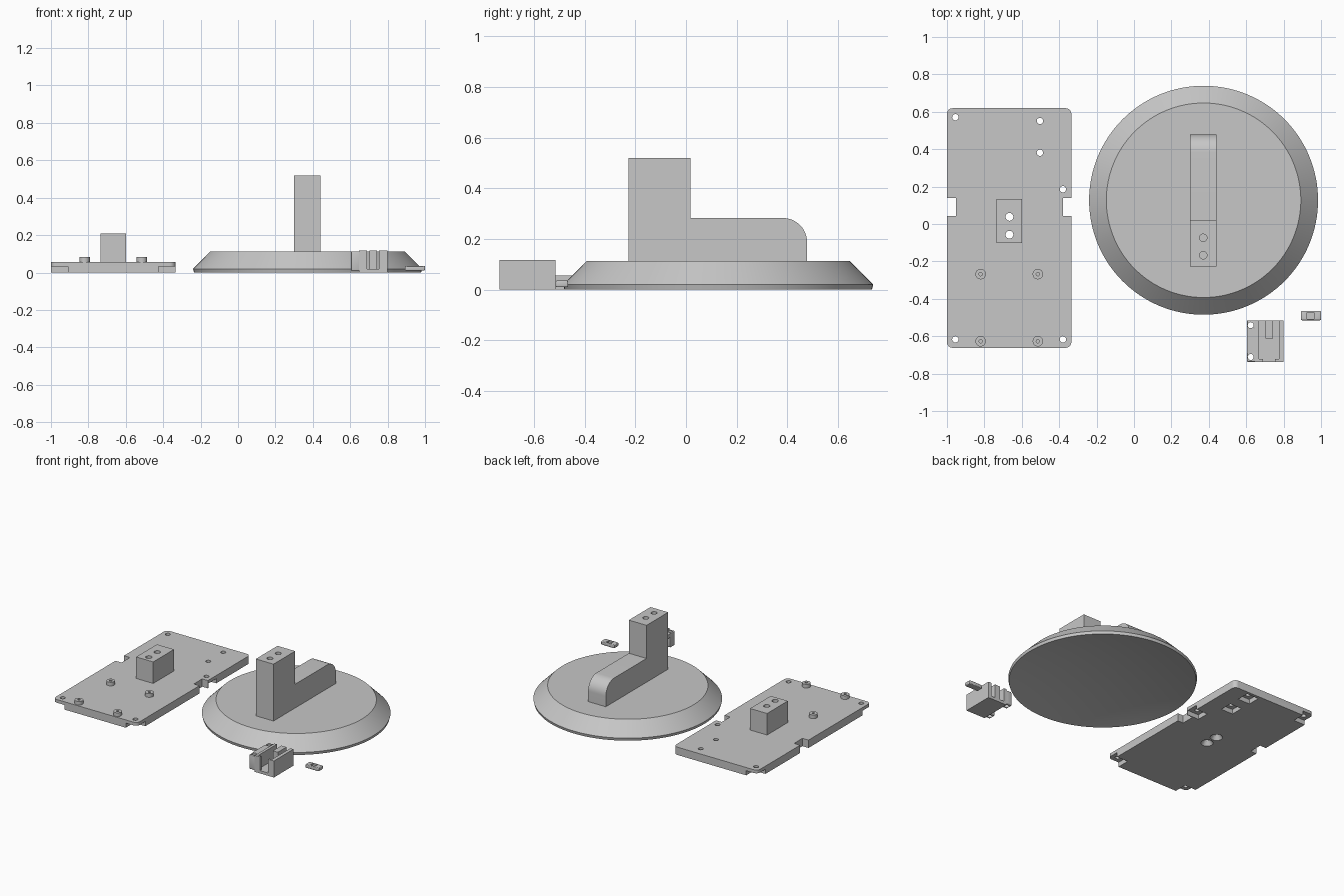
import bpy, bmesh, math

if "Cube" in bpy.data.objects:
    bpy.data.objects.remove(bpy.data.objects["Cube"])

grey = bpy.data.materials.new("matte_grey")
grey.diffuse_color = (0.57, 0.57, 0.57, 1)
grey.use_nodes = True
grey.node_tree.nodes["Principled BSDF"].inputs["Base Color"].default_value = grey.diffuse_color


def add_object(name, bm):
    bmesh.ops.recalc_face_normals(bm, faces=bm.faces)
    mesh = bpy.data.meshes.new(name)
    bm.to_mesh(mesh)
    bm.free()
    mesh.materials.append(grey)
    ob = bpy.data.objects.new(name, mesh)
    bpy.context.collection.objects.link(ob)
    return ob


def prism(name, pts, z0, z1):
    """Extrude an xy outline upwards."""
    bm = bmesh.new()
    face = bm.faces.new([bm.verts.new((x, y, z0)) for x, y in pts])
    top = bmesh.ops.extrude_face_region(bm, geom=[face])["geom"]
    bmesh.ops.translate(bm, vec=(0, 0, z1 - z0),
                        verts=[v for v in top if isinstance(v, bmesh.types.BMVert)])
    return add_object(name, bm)


def box(name, x0, x1, y0, y1, z0, z1):
    return prism(name, [(x0, y0), (x1, y0), (x1, y1), (x0, y1)], z0, z1)


def cone(name, x, y, r0, r1, z0, z1, n=24):
    bm = bmesh.new()
    bmesh.ops.create_cone(bm, cap_ends=True, segments=n, radius1=r0, radius2=r1, depth=z1 - z0)
    bmesh.ops.translate(bm, vec=(x, y, (z0 + z1) / 2), verts=bm.verts)
    return add_object(name, bm)


def apply(ob, mod):
    bpy.context.view_layer.objects.active = ob
    bpy.ops.object.modifier_apply(modifier=mod.name)


def combine(ob, parts, op="DIFFERENCE"):
    """Cut away or merge parts, then discard them."""
    for part in parts:
        mod = ob.modifiers.new("bool", "BOOLEAN")
        mod.operation, mod.solver, mod.object = op, "EXACT", part
        apply(ob, mod)
        bpy.data.objects.remove(part)
    return ob


def rounded(ob, width):
    mod = ob.modifiers.new("round", "BEVEL")
    mod.width, mod.segments = width, 3
    apply(ob, mod)
    return ob


def hole(x, y, r, z0, z1):
    return cone("hole_cutter", x, y, r, r, z0, z1)


def arc(cx, cy, r, a0, a1, n=8):
    return [(cx + r * math.cos(math.radians(a0 + (a1 - a0) * i / n)),
             cy + r * math.sin(math.radians(a0 + (a1 - a0) * i / n))) for i in range(n + 1)]


# Mounting plate with rounded corners and side notches
X0, X1, Y0, Y1, R = -1.0, -0.335, -0.662, 0.619, 0.03
outline = (arc(X0 + R, Y0 + R, R, 180, 270) + arc(X1 - R, Y0 + R, R, 270, 360)
           + [(X1, 0.043), (X1 - 0.045, 0.043), (X1 - 0.045, 0.138), (X1, 0.138)]
           + arc(X1 - R, Y1 - R, R, 0, 90) + arc(X0 + R, Y1 - R, R, 90, 180)
           + [(X0, 0.138), (X0 + 0.048, 0.138), (X0 + 0.048, 0.043), (X0, 0.043)])
plate = prism("mounting_plate", outline, 0, 0.056)

# Block rising from the plate
combine(plate, [box("plate_block", -0.735, -0.6, -0.102, 0.133, 0.03, 0.21)], "UNION")

# Screw holes, each with a square relief pocket underneath
cutters = []
for x, y, px0, px1, py0, py1 in [
        (-0.955, 0.571, -1.1, -0.91, 0.53, 0.7),
        (-0.955, -0.617, -1.1, -0.91, -0.7, -0.57),
        (-0.38, -0.617, -0.425, -0.3, -0.7, -0.57),
        (-0.38, 0.186, -0.425, -0.3, 0.143, 0.233),
        (-0.503, 0.551, -0.55, -0.456, 0.508, 0.598),
        (-0.503, 0.381, -0.55, -0.456, 0.338, 0.428)]:
    cutters += [hole(x, y, 0.017, -0.1, 0.1),
                box("pocket_cutter", px0, px1, py0, py1, -0.1, 0.033)]

# Block holes, countersunk from below
for y in (0.038, -0.057):
    cutters += [hole(-0.666, y, 0.021, -0.1, 0.3),
                cone("countersink_cutter", -0.666, y, 0.042, 0.02, -0.002, 0.03)]
combine(plate, cutters)

# Four standoffs with pilot holes
for i, x in enumerate((-0.82, -0.514)):
    for j, y in enumerate((-0.268, -0.627)):
        post = cone(f"standoff_{i}{j}", x, y, 0.028, 0.028, 0.056, 0.082)
        combine(post, [hole(x, y, 0.009, 0.06, 0.1)])

# Round base: short rim, sloped shoulder, and a shallow dished underside
CX, CY, N, DISH = 0.372, 0.127, 128, 0.06
rim = 0.607
section = [(rim * k / 12, DISH * (1 - (k / 12) ** 2)) for k in range(1, 13)]
section += [(0.612, 0.02), (0.52, 0.113)]
bm = bmesh.new()
rings = [[bm.verts.new((CX + r * math.cos(a), CY + r * math.sin(a), z))
          for a in (math.tau * i / N for i in range(N))] for r, z in section]
for low, high in zip(rings, rings[1:]):
    for i in range(N):
        j = (i + 1) % N
        bm.faces.new((low[i], low[j], high[j], high[i]))
bm.faces.new(rings[0])
bm.faces.new(rings[-1])
base = add_object("round_base", bm)

# Upright and rounded arm, one side profile extruded across x
profile = ([(-0.227, 0.1), (0.478, 0.1)] + arc(0.383, 0.188, 0.095, 0, 90, 12)
           + [(0.018, 0.283), (0.018, 0.52), (-0.227, 0.52)])
bm = bmesh.new()
face = bm.faces.new([bm.verts.new((0.3, y, z)) for y, z in profile])
side = bmesh.ops.extrude_face_region(bm, geom=[face])["geom"]
bmesh.ops.translate(bm, vec=(0.14, 0, 0),
                    verts=[v for v in side if isinstance(v, bmesh.types.BMVert)])
arm = add_object("upright_arm", bm)
combine(arm, [hole(0.37, y, 0.02, 0.36, 0.6) for y in (-0.074, -0.167)])

# Slotted clip: channel open to the rear, narrow front slot, centre tongue
clip = box("clip_body", 0.648, 0.8, -0.737, -0.515, 0, 0.118)
combine(clip, [box("channel_cutter", 0.668, 0.775, -0.722, -0.4, 0.02, 0.2),
               box("front_slot_cutter", 0.69, 0.755, -0.8, -0.7, 0.02, 0.2)])
box("clip_tongue", 0.704, 0.744, -0.612, -0.515, 0.015, 0.118)

# Side lugs of the clip with screw holes
for label, y0, y1, yh in (("front", -0.737, -0.685, -0.711), ("rear", -0.567, -0.515, -0.541)):
    lug = rounded(box(f"clip_lug_{label}", 0.603, 0.655, y0, y1, 0.01, 0.112), 0.006)
    combine(lug, [hole(0.624, yh, 0.016, -0.1, 0.2)])
box("clip_web", 0.603, 0.65, -0.69, -0.56, 0.085, 0.112)

# Small rounded latch bar with a square recess
latch = rounded(box("latch_bar", 0.893, 1.0, -0.515, -0.465, 0.01, 0.036), 0.006)
combine(latch, [box("latch_cutter", 0.926, 0.963, -0.507, -0.473, 0.024, 0.1)])

# Smooth curved walls, keep hard edges
for ob in bpy.context.scene.objects:
    ob.select_set(True)
bpy.context.view_layer.objects.active = base
bpy.ops.object.shade_smooth_by_angle(angle=math.radians(25))
